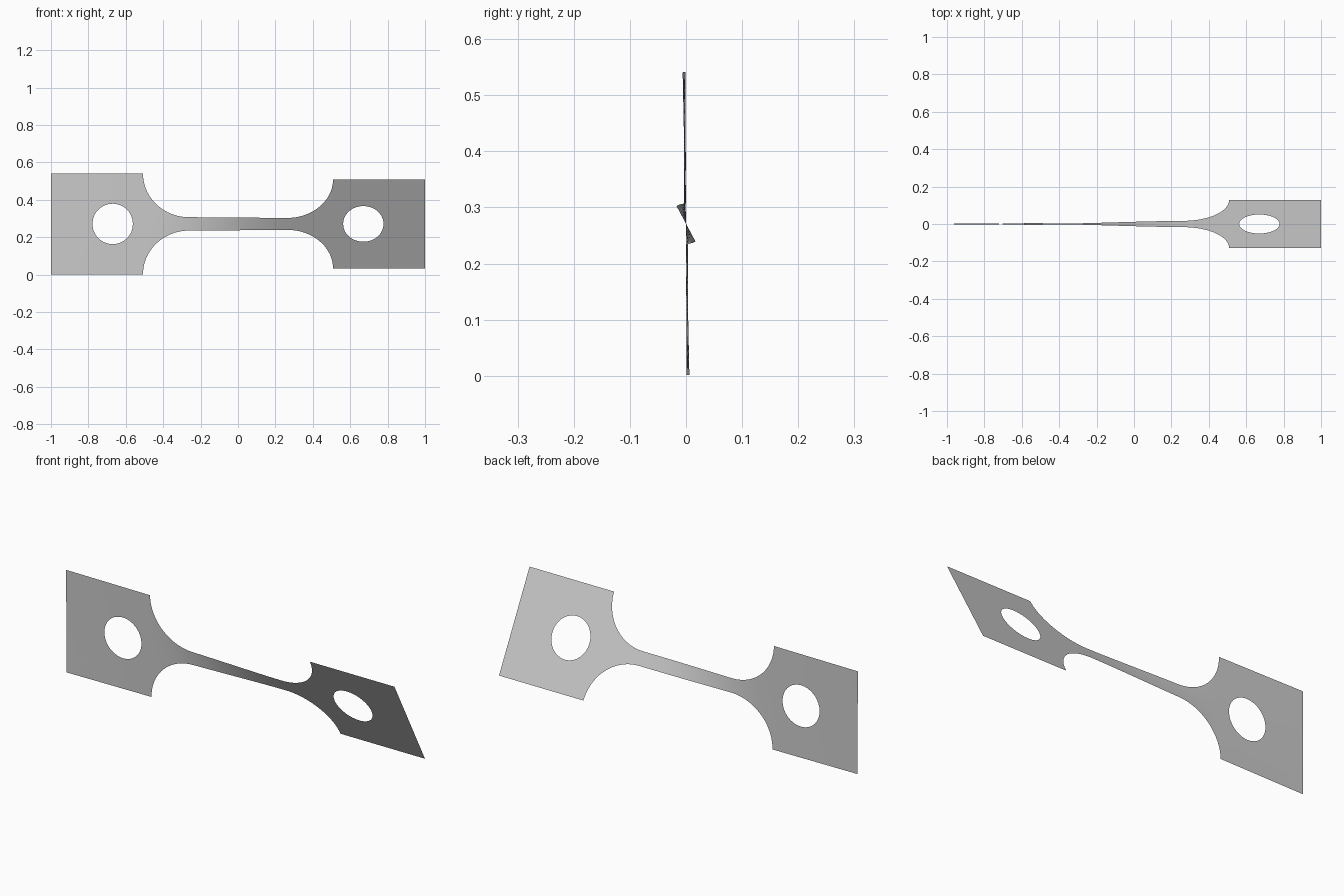
import bpy, bmesh, math

cube = bpy.data.objects.get("Cube")
if cube:
    bpy.data.objects.remove(cube, do_unlink=True)

HALF_H, WAIST, MID_Z = 0.27, 0.036, 0.271   # half heights and centre line
SHOULDER, FILLET = 0.508, 0.245             # plate inner edge, fillet width
HOLE_X, HOLE_R = 0.67, 0.108
ROWS = 16                                   # divisions across the strip
TWIST = math.radians(28.1)


def twist_angle(x):
    """Lean of the strip: a trace on the left plate, full on the right."""
    start = math.radians(0.2 + 1.1 * min(1, max(0, (x + 1) / 0.5)))
    t = min(1, max(0, (x + 0.5) / 0.82))
    return start + (TWIST - start) * t * t * (3 - 2 * t)


def place(bm, x, h):
    a = twist_angle(x)
    return bm.verts.new((x, -h * math.sin(a), MID_Z + h * math.cos(a)))


def skin(bm, lines):
    """Join neighbouring lines of vertices with quads."""
    for a, b in zip(lines, lines[1:]):
        for i in range(len(a) - 1):
            bm.faces.new((a[i], b[i], b[i + 1], a[i + 1]))


def end_plate(bm, side):
    """Rectangle with a round hole, as a ring from its outline to the hole."""
    x0, x1 = sorted((side * SHOULDER, side))
    corners = [(x0, -HALF_H), (x1, -HALF_H), (x1, HALF_H), (x0, HALF_H)]
    outline = []
    for (ax, ah), (bx, bh) in zip(corners, corners[1:] + corners[:1]):
        outline += [(ax + (bx - ax) * i / ROWS, ah + (bh - ah) * i / ROWS)
                    for i in range(ROWS)]
    rings = []
    for f in (0, 0.5, 1):
        ring = []
        for x, h in outline:
            dx = x - side * HOLE_X
            d = math.hypot(dx, h)
            k = 1 + (HOLE_R / d - 1) * f
            ring.append(place(bm, side * HOLE_X + dx * k, h * k))
        rings.append(ring + ring[:1])
    skin(bm, rings)


def neck(bm):
    """Narrow twisted strip that flares through a fillet at both ends."""
    steps = 20
    flare = []
    for i in range(steps + 1):
        a = math.pi / 2 * i / steps
        flare.append((SHOULDER - FILLET * (1 - math.cos(a)),
                      HALF_H - (HALF_H - WAIST) * math.sin(a)))
    inner = SHOULDER - FILLET
    profile = [(-x, h) for x, h in flare]
    profile += [(-inner + 2 * inner * i / 30, WAIST) for i in range(1, 30)]
    profile += flare[::-1]
    skin(bm, [[place(bm, x, h * (2 * j / ROWS - 1)) for j in range(ROWS + 1)]
              for x, h in profile])


bm = bmesh.new()
neck(bm)
for side in (-1, 1):
    end_plate(bm, side)
bmesh.ops.remove_doubles(bm, verts=bm.verts, dist=0.0005)
bmesh.ops.recalc_face_normals(bm, faces=bm.faces)
# Front face points towards -y
if sum(f.normal.y * f.calc_area() for f in bm.faces) > 0:
    bmesh.ops.reverse_faces(bm, faces=bm.faces)
for f in bm.faces:
    f.smooth = True

mesh = bpy.data.meshes.new("twisted_strip")
bm.to_mesh(mesh)
bm.free()
strip = bpy.data.objects.new("twisted_strip", mesh)
bpy.context.collection.objects.link(strip)

grey = bpy.data.materials.new("plain_grey")
grey.use_nodes = True
colour = (0.6, 0.6, 0.6, 1)
grey.diffuse_color = colour
grey.node_tree.nodes["Principled BSDF"].inputs["Base Color"].default_value = colour
mesh.materials.append(grey)
